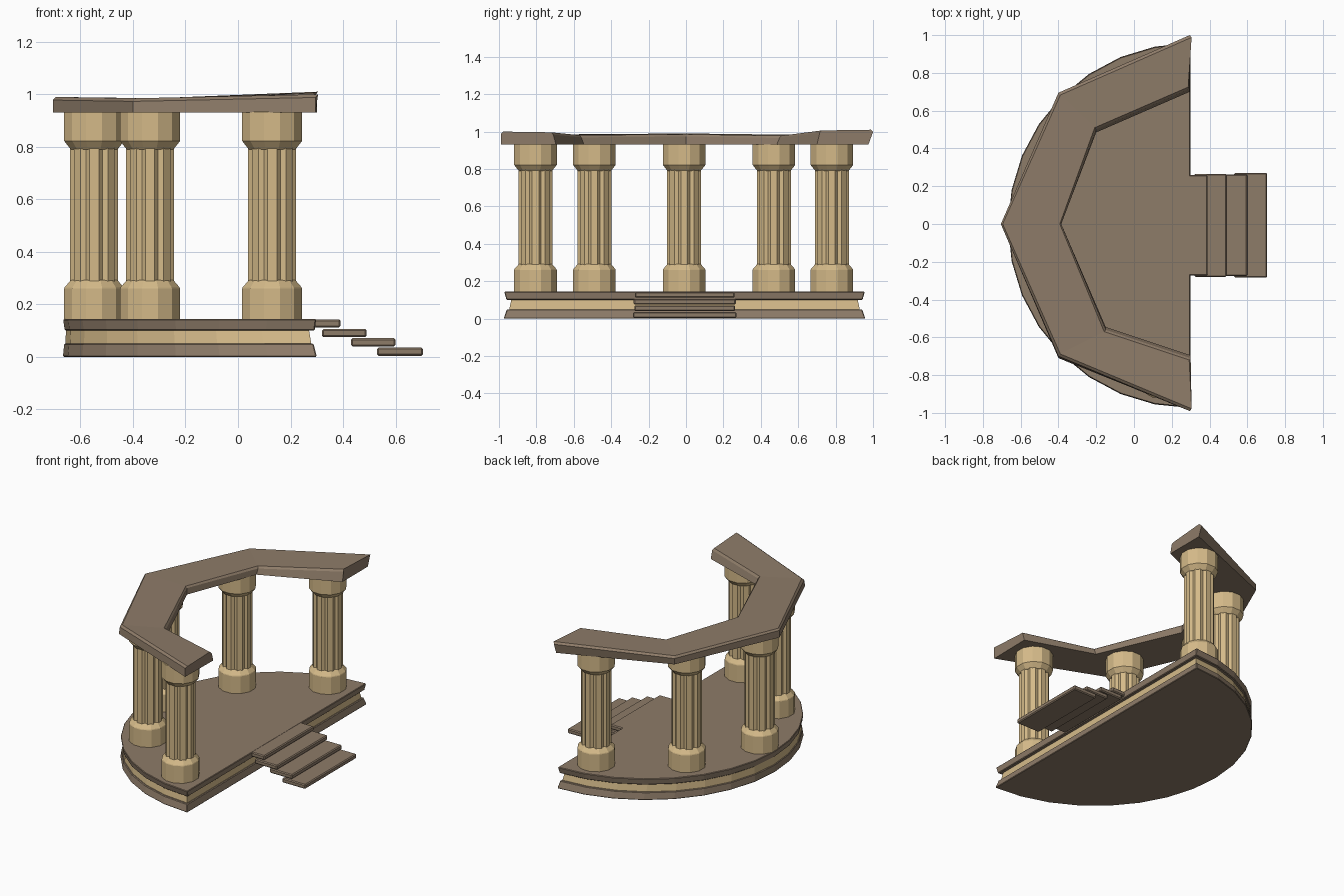
import bpy, bmesh
from math import pi, sin, cos, radians

cube = bpy.data.objects.get("Cube")
if cube:
    bpy.data.objects.remove(cube)


def material(name, rgb):
    m = bpy.data.materials.new(name)
    m.use_nodes = True
    m.diffuse_color = (*rgb, 1)
    bsdf = next(n for n in m.node_tree.nodes if n.type == 'BSDF_PRINCIPLED')
    bsdf.inputs["Base Color"].default_value = (*rgb, 1)
    bsdf.inputs["Roughness"].default_value = 0.9
    return m


BROWN = material("brown stone", (0.27, 0.20, 0.14))
GOLD = material("sandy gold", (0.66, 0.49, 0.25))


def loft(name, rings, mat, bevel=0, closed=False):
    """Skin a stack of equal rings; cap the ends unless the stack loops."""
    bm = bmesh.new()
    loops = [[bm.verts.new(p) for p in ring] for ring in rings]
    n = len(loops[0])
    for a, b in zip(loops, loops[1:]):
        for i in range(n):
            j = (i + 1) % n
            bm.faces.new((a[i], a[j], b[j], b[i]))
    bm.faces.new(loops[0][::-1])
    bm.faces.new(loops[-1])
    bmesh.ops.recalc_face_normals(bm, faces=bm.faces)
    mesh = bpy.data.meshes.new(name)
    bm.to_mesh(mesh)
    bm.free()
    mesh.materials.append(mat)
    ob = bpy.data.objects.new(name, mesh)
    bpy.context.collection.objects.link(ob)
    if bevel:
        mod = ob.modifiers.new("worn edges", 'BEVEL')
        mod.width = bevel
        mod.segments = 1
        mod.limit_method = 'ANGLE'
        mod.angle_limit = radians(40)
    return ob


# Half-round platform in three courses
def half_disc(front, radius, z):
    return [(front - radius * sin(pi * i / 16), -0.008 - radius * cos(pi * i / 16), z)
            for i in range(17)]


loft("platform_bottom", [half_disc(0.3, 0.967, 0), half_disc(0.288, 0.95, 0.05)], BROWN, 0.004)
loft("platform_middle", [half_disc(0.28, 0.938, 0.045), half_disc(0.27, 0.925, 0.105)], GOLD)
loft("platform_top", [half_disc(0.292, 0.952, 0.1), half_disc(0.298, 0.964, 0.144)], BROWN, 0.004)

# Four floating steps
steps = [(0.22, 0.39, 0.112, 0.265), (0.32, 0.49, 0.075, 0.272),
         (0.43, 0.60, 0.040, 0.268), (0.53, 0.705, 0.004, 0.276)]
for k, (x0, x1, z, w) in enumerate(steps):
    ring = [(x0, -w - 0.008), (x1, -w - 0.008), (x1, w - 0.006), (x0, w - 0.006)]
    loft(f"step_{k + 1}", [[(x, y, h) for x, y in ring] for h in (z, z + 0.031)], BROWN, 0.006)


# Columns: fluted shaft between a drum base and a drum capital
def drum(x, y, r, z, sides=12):
    return [(x + r * cos(2 * pi * (i + 0.5) / sides), y + r * sin(2 * pi * (i + 0.5) / sides), z)
            for i in range(sides)]


def fluted(x, y, z):
    pts = []
    for i in range(8):
        for offset, r in ((-11, 0.093), (11, 0.093), (22.5, 0.081)):
            a = radians(45 * i + offset)
            pts.append((x + r * cos(a), y + r * sin(a), z))
    return pts


spots = [("right_front", 0.13, -0.805), ("right_back", -0.335, -0.49), ("middle", -0.548, -0.01),
         ("left_back", -0.335, 0.47), ("left_front", 0.13, 0.78)]
for label, x, y in spots:
    loft(f"column_base_{label}",
         [drum(x, y, r, z) for r, z in ((0.118, 0.14), (0.118, 0.263), (0.092, 0.292))], GOLD, 0.003)
    loft(f"column_shaft_{label}", [fluted(x, y, z) for z in (0.27, 0.81)], GOLD)
    loft(f"column_capital_{label}",
         [drum(x, y, r, z) for r, z in ((0.092, 0.79), (0.118, 0.822), (0.118, 0.935))], GOLD, 0.003)

# Angular lintel: outer edge, inner edge and top height at each corner,
# with the lower edge offset outwards or inwards
stations = [((0.295, -0.99), (0.3, -0.71), 1.0, 0.0),
            ((-0.4, -0.7), (-0.15, -0.56), 0.985, 0.01),
            ((-0.705, 0), (-0.385, 0), 0.99, 0.0),
            ((-0.4, 0.695), (-0.2, 0.5), 0.982, 0.0),
            ((0.295, 1.0), (0.295, 0.715), 1.01, -0.025)]
rings = []
for (ox, oy), (ix, iy), top, grow in stations:
    side = (oy > 0) - (oy < 0)
    rings.append([(ox, oy + side * grow, 0.93), (ox, oy, top - 0.012),
                  (ox + 0.01, oy - side * 0.012, top),
                  (ix - 0.008, iy + side * 0.01, top - 0.004),
                  (ix, iy, top - 0.016), (ix, iy - side * 0.015, 0.93)])
loft("lintel", rings, BROWN)
